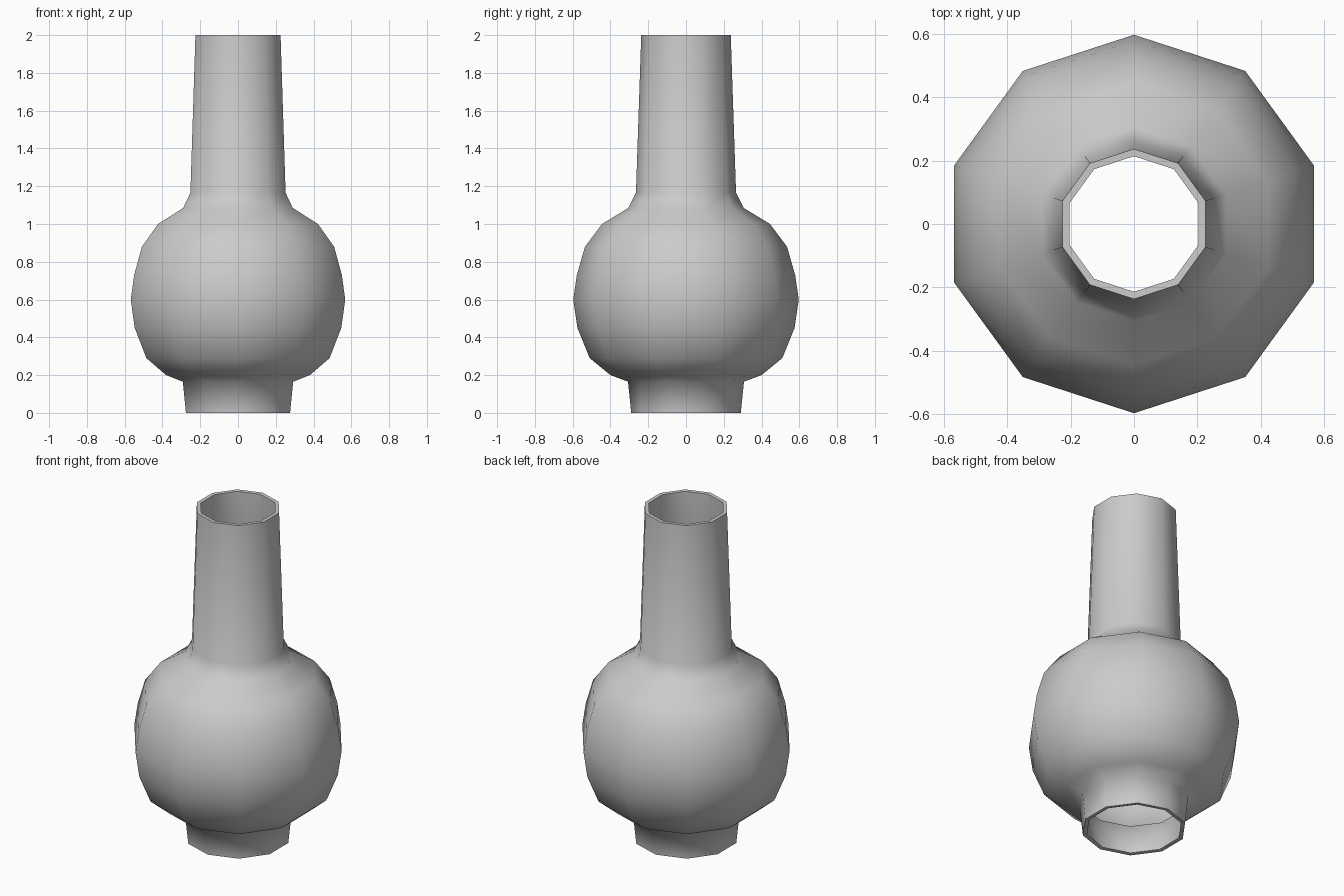
import bpy, bmesh
from math import pi, radians, sin, cos

cube = bpy.data.objects.get("Cube")
if cube:
    bpy.data.objects.remove(cube, do_unlink=True)

SIDES = 10
WALL = 0.022

# Outer profile: (radius at a corner, height), from foot to lip
PROFILE = [
    (0.29, 0.0), (0.307, 0.165),                      # foot collar
    (0.40, 0.20), (0.51, 0.29), (0.575, 0.45),        # lower bulb
    (0.597, 0.60), (0.578, 0.73), (0.535, 0.88),      # upper bulb
    (0.445, 1.0), (0.305, 1.085), (0.265, 1.165),     # shoulder
    (0.237, 2.0),                                     # neck lip
]

# One grey material
grey = bpy.data.materials.new("plain grey")
grey.use_nodes = True
colour = (0.6, 0.6, 0.6, 1)
grey.diffuse_color = colour
grey.node_tree.nodes["Principled BSDF"].inputs["Base Color"].default_value = colour

# Turn the profile into an open ten-sided shell, corners on the y axis
bm = bmesh.new()
rings = []
for r, z in PROFILE:
    angles = [pi / 2 + 2 * pi * i / SIDES for i in range(SIDES)]
    rings.append([bm.verts.new((r * cos(a), r * sin(a), z)) for a in angles])
for low, high in zip(rings, rings[1:]):
    for i in range(SIDES):
        j = (i + 1) % SIDES
        bm.faces.new((low[i], low[j], high[j], high[i]))
mesh = bpy.data.meshes.new("vase_body")
bm.to_mesh(mesh)
bm.free()
mesh.materials.append(grey)
vase = bpy.data.objects.new("vase_body", mesh)
bpy.context.collection.objects.link(vase)

# Thin wall, open at both ends
wall = vase.modifiers.new("wall", "SOLIDIFY")
wall.thickness = WALL
wall.offset = -1
wall.use_even_offset = True

bpy.ops.object.select_all(action="DESELECT")
vase.select_set(True)
bpy.context.view_layer.objects.active = vase
bpy.ops.object.modifier_apply(modifier=wall.name)

# Smooth body with crisp rims
bpy.ops.object.shade_smooth_by_angle(angle=radians(75))
